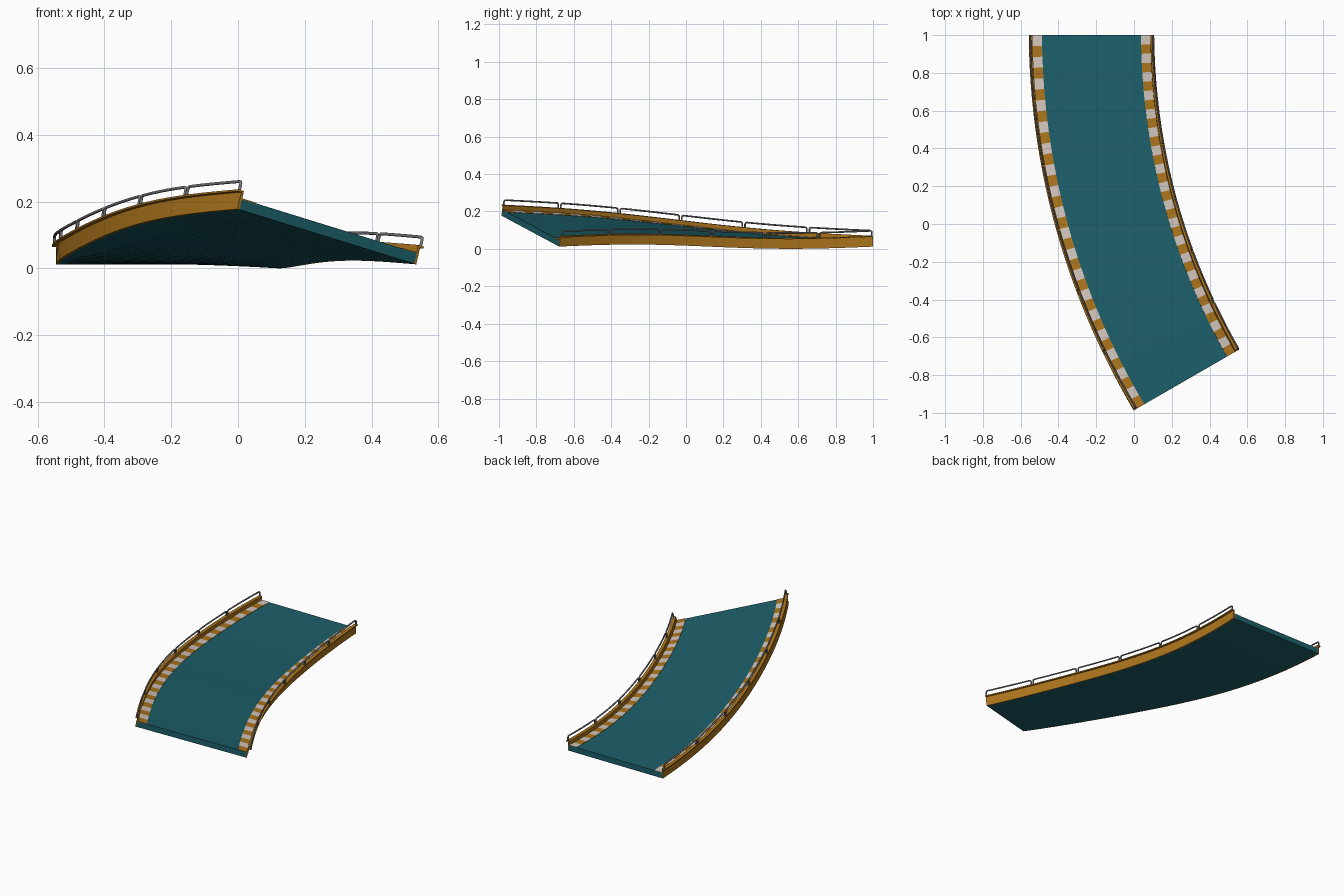
import bpy, bmesh, math
from mathutils import Vector

if "Cube" in bpy.data.objects:
    bpy.data.objects.remove(bpy.data.objects["Cube"])

CX, CY, R = 3.44, 1.0, 3.665          # bend centre and centreline radius
SWEEP, BANK = math.radians(30), math.radians(15)
TILES = 36


def material(name, rgb):
    m = bpy.data.materials.new(name)
    m.diffuse_color = (*rgb, 1)
    m.use_nodes = True
    m.node_tree.nodes["Principled BSDF"].inputs["Base Color"].default_value = m.diffuse_color
    return m


TEAL = material("teal", (0.012, 0.115, 0.145))
ORANGE = material("orange", (0.42, 0.18, 0.012))
WHITE = material("white", (0.66, 0.57, 0.51))
STEEL = material("steel", (0.2, 0.2, 0.21))


def place(t, u, v):
    """Point on the bend: t along it, u outward across it, v above its underside."""
    b, a = BANK * t, SWEEP * t
    r = R + u * math.cos(b) - v * math.sin(b)
    z = 0.012 + 0.083 * t - 0.0115 * math.sin(2 * math.pi * t)
    z += u * math.sin(b) + v * math.cos(b)
    return Vector((CX - r * math.cos(a), CY - r * math.sin(a), z))


def sweep(bm, section, t0, t1, steps):
    """Sweep a closed (u, v) section along the bend and cap both ends."""
    rings = []
    for i in range(steps + 1):
        t = t0 + (t1 - t0) * i / steps
        rings.append([bm.verts.new(place(t, u, v)) for u, v in section])
    n = len(section)
    for a, b in zip(rings, rings[1:]):
        for j in range(n):
            k = (j + 1) % n
            bm.faces.new((a[j], a[k], b[k], b[j]))
    bm.faces.new(rings[0])
    bm.faces.new(rings[-1])


def finish(bm, name, mat):
    bmesh.ops.recalc_face_normals(bm, faces=bm.faces)
    me = bpy.data.meshes.new(name)
    bm.to_mesh(me)
    bm.free()
    ob = bpy.data.objects.new(name, me)
    bpy.context.collection.objects.link(ob)
    me.materials.append(mat)
    bpy.context.view_layer.objects.active = ob
    ob.select_set(True)
    bpy.ops.object.shade_smooth_by_angle(angle=math.radians(30))
    ob.select_set(False)


def rect(u0, u1, v0, v1):
    return [(u0, v0), (u1, v0), (u1, v1), (u0, v1)]


# Road deck
bm = bmesh.new()
sweep(bm, rect(-0.313, 0.313, 0, 0.033), 0, 1, TILES)
finish(bm, "road_deck", TEAL)

for side, label in ((1, "outer"), (-1, "inner")):
    # Side wall with an overhanging top flange
    wall = [(0.312, 0), (0.32, 0), (0.32, 0.052), (0.332, 0.052),
            (0.332, 0.058), (0.312, 0.058)]
    bm = bmesh.new()
    sweep(bm, [(side * u, v) for u, v in wall], 0, 1, TILES)
    finish(bm, label + "_wall", ORANGE)

    # Alternating kerb stripes
    for first, mat, colour in ((0, WHITE, "white"), (1, ORANGE, "orange")):
        bm = bmesh.new()
        for i in range(first, TILES, 2):
            sweep(bm, rect(side * 0.262, side * 0.313, 0.031, 0.035),
                  i / TILES, (i + 1) / TILES, 1)
        finish(bm, f"{label}_{colour}_kerb", mat)

    # Handrail: six round-cornered hoops standing on the flange
    cu = bpy.data.curves.new(label + "_handrail", "CURVE")
    cu.dimensions = "3D"
    cu.bevel_depth = 0.0045
    cu.bevel_resolution = 2
    cu.use_fill_caps = True
    top, rad, gap = 0.085, 0.010, 0.0035
    length = (R + side * 0.324) * SWEEP
    for k in range(6):
        a, b = k / 6 + gap, (k + 1) / 6 - gap
        half = [(0, 0.055)]
        for i in range(5):
            g = math.pi / 2 * i / 4
            half.append((rad * (1 - math.cos(g)) / length, top - rad + rad * math.sin(g)))
        path = [(a + d, v) for d, v in half]
        path += [(a + (b - a) * i / 4, top) for i in (1, 2, 3)]
        path += [(b - d, v) for d, v in reversed(half)]
        sp = cu.splines.new("POLY")
        sp.points.add(len(path) - 1)
        for p, (t, v) in zip(sp.points, path):
            p.co = (*place(t, side * 0.324, v), 1)
    cu.materials.append(STEEL)
    bpy.context.collection.objects.link(bpy.data.objects.new(label + "_handrail", cu))
